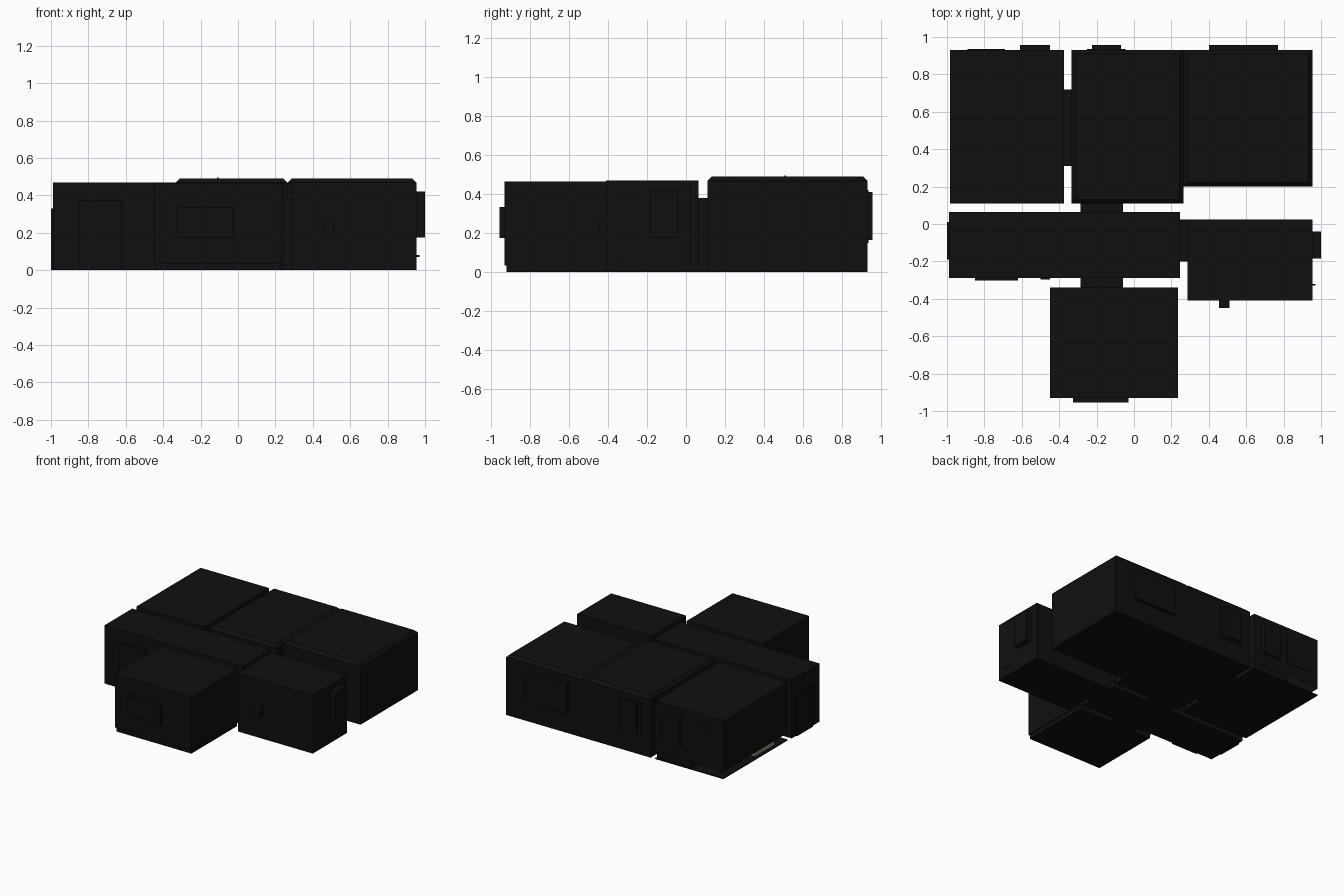
import bpy, bmesh

if "Cube" in bpy.data.objects:
    bpy.data.objects.remove(bpy.data.objects["Cube"])


def material(name, rgb):
    m = bpy.data.materials.new(name)
    m.diffuse_color = (*rgb, 1)
    m.use_nodes = True
    m.node_tree.nodes["Principled BSDF"].inputs["Base Color"].default_value = m.diffuse_color
    return m


BLACK = material("near black", (0.005, 0.005, 0.005))
BEIGE = material("beige", (0.3, 0.27, 0.2))


def box(name, x, y, z, mat=BLACK, cove=0.0, open_below=False):
    """Box between limits; cove tapers the ceiling edge, open_below drops the base face."""
    bm = bmesh.new()

    def ring(h, inset):
        return [bm.verts.new((px, py, h)) for px, py in (
            (x[0] + inset, y[0] + inset), (x[1] - inset, y[0] + inset),
            (x[1] - inset, y[1] - inset), (x[0] + inset, y[1] - inset))]

    rings = [ring(z[0], 0)]
    if cove:
        rings.append(ring(z[1] - cove, 0))
    rings.append(ring(z[1], cove))
    for a, b in zip(rings, rings[1:]):
        for i in range(4):
            j = (i + 1) % 4
            bm.faces.new((a[i], a[j], b[j], b[i]))
    bm.faces.new(rings[-1])
    if not open_below:
        bm.faces.new(rings[0][::-1])
    mesh = bpy.data.meshes.new(name)
    bm.to_mesh(mesh)
    bm.free()
    mesh.materials.append(mat)
    ob = bpy.data.objects.new(name, mesh)
    bpy.context.collection.objects.link(ob)
    return ob


# Rooms with coved ceilings
box("living_room", (-0.335, 0.265), (0.11, 0.93), (0, 0.49), cove=0.022)
box("dining_room", (0.265, 0.955), (0.20, 0.93), (0, 0.49), cove=0.022)

# Plain rooms
box("hall", (-0.99, 0.245), (-0.29, 0.065), (0, 0.47))
box("bathroom", (0.285, 0.955), (-0.41, 0.025), (0, 0.47))

# Rooms whose walls stop above the floor
box("bedroom_walls", (-0.985, -0.375), (0.11, 0.93), (0.06, 0.47), open_below=True)
box("bedroom_floor", (-0.985, -0.375), (0.11, 0.93), (0, 0.008))
box("bedroom_skirting", (-0.70, -0.385), (0.12, 0.92), (0.008, 0.07))
box("bed", (-0.96, -0.72), (0.24, 0.49), (0.008, 0.10), BEIGE)
box("front_room_walls", (-0.45, 0.235), (-0.93, -0.34), (0.035, 0.465))
box("front_room_floor", (-0.44, 0.228), (-0.92, -0.34), (0, 0.035))

# Doorway passages joining the rooms
for name, x, y in (
        ("bedroom_passage", (-0.375, -0.335), (0.31, 0.72)),
        ("living_passage", (-0.285, -0.06), (0.065, 0.11)),
        ("front_room_passage", (-0.285, -0.06), (-0.34, -0.29)),
        ("bathroom_passage", (0.245, 0.285), (-0.20, 0.025))):
    box(name, x, y, (0, 0.38))

# Window boxes
box("front_window", (-0.325, -0.03), (-0.955, -0.93), (0.175, 0.335))
box("side_window", (0.955, 1.0), (-0.185, -0.04), (0.175, 0.42))
for i, x in enumerate(((-0.61, -0.45), (-0.225, -0.07), (0.40, 0.77))):
    box(f"back_window_{i + 1}", x, (0.93, 0.957), (0.165, 0.41))

# Shallow door and frame plates
box("front_door", (-0.85, -0.62), (-0.302, -0.29), (0, 0.375))
box("end_door", (-1.0, -0.99), (-0.19, 0.01), (0, 0.33))
box("back_frame_left", (-0.89, -0.69), (0.93, 0.936), (0.17, 0.38))
box("back_frame_middle", (-0.25, -0.045), (0.93, 0.936), (0.15, 0.42))
box("front_switch", (-0.50, -0.45), (-0.296, -0.29), (0.18, 0.24))

# Small fittings
box("vent", (0.455, 0.51), (-0.45, -0.41), (0.19, 0.27))
box("pipe_stub", (0.955, 0.97), (-0.33, -0.32), (0.07, 0.08))
box("ceiling_hook", (-0.113, -0.105), (0.505, 0.513), (0.48, 0.495))
